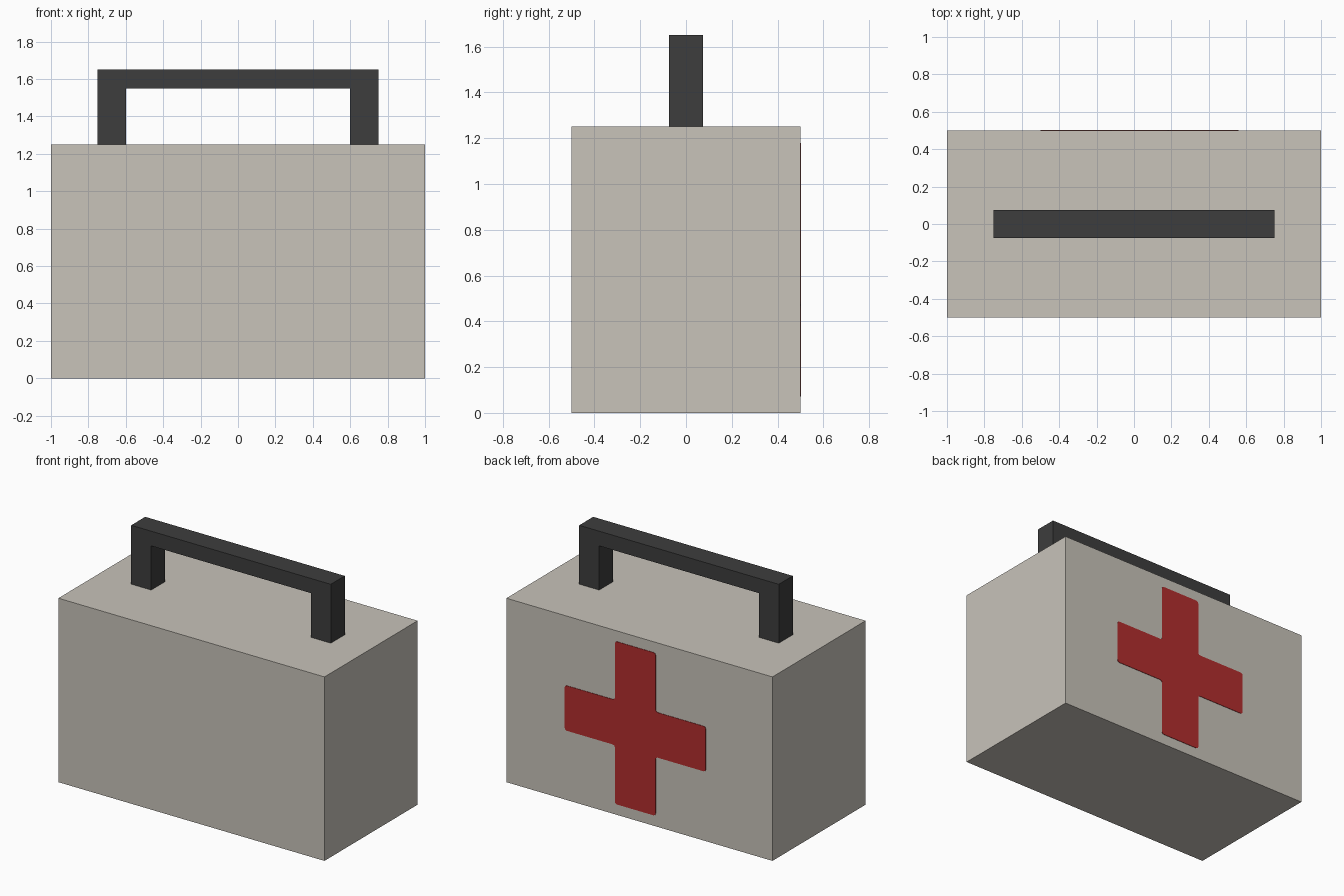
import bpy, bmesh

if "Cube" in bpy.data.objects:
    bpy.data.objects.remove(bpy.data.objects["Cube"])


def material(name, rgb):
    m = bpy.data.materials.new(name)
    lin = [(c / 255 / 12.92) if c < 10 else ((c / 255 + 0.055) / 1.055) ** 2.4 for c in rgb]
    m.diffuse_color = (*lin, 1)
    m.use_nodes = True
    m.node_tree.nodes["Principled BSDF"].inputs["Base Color"].default_value = m.diffuse_color
    return m


def extruded(name, outline, y0, y1, mat, rounding=0):
    """Solid from an (x, z) outline, extruded from y0 to y1."""
    bm = bmesh.new()
    bm.faces.new([bm.verts.new((x, y0, z)) for x, z in outline])
    if rounding:
        bmesh.ops.bevel(bm, geom=bm.verts[:], offset=rounding, segments=2,
                        profile=0.5, affect='VERTICES')
    new = bmesh.ops.extrude_face_region(bm, geom=bm.faces[:])["geom"]
    bmesh.ops.translate(bm, vec=(0, y1 - y0, 0),
                        verts=[g for g in new if isinstance(g, bmesh.types.BMVert)])
    bmesh.ops.recalc_face_normals(bm, faces=bm.faces[:])
    mesh = bpy.data.meshes.new(name)
    bm.to_mesh(mesh)
    bm.free()
    mesh.materials.append(mat)
    ob = bpy.data.objects.new(name, mesh)
    bpy.context.collection.objects.link(ob)
    return ob


beige = material("warm_grey", (200, 195, 186))
dark = material("dark_grey", (61, 61, 61))
red = material("red", (178, 45, 45))

# Case body
extruded("case", [(-1, 0), (1, 0), (1, 1.25), (-1, 1.25)], -0.5, 0.5, beige)

# Carrying handle: two posts joined by a bar
half = [(0.6, 1.55), (0.6, 1.25), (0.75, 1.25), (0.75, 1.65)]
extruded("handle", half + [(-x, z) for x, z in reversed(half)], -0.075, 0.075, dark)

# Red cross painted on the back
cx, cz, w, ax, az = 0.03, 0.625, 0.153, 0.53, 0.553
quarter = [(ax, w), (w, w), (w, az)]
cross = (quarter + [(-x, z) for x, z in reversed(quarter)]
         + [(-x, -z) for x, z in quarter] + [(x, -z) for x, z in reversed(quarter)])
extruded("cross", [(cx + x, cz + z) for x, z in cross], 0.499, 0.503, red, 0.015)
